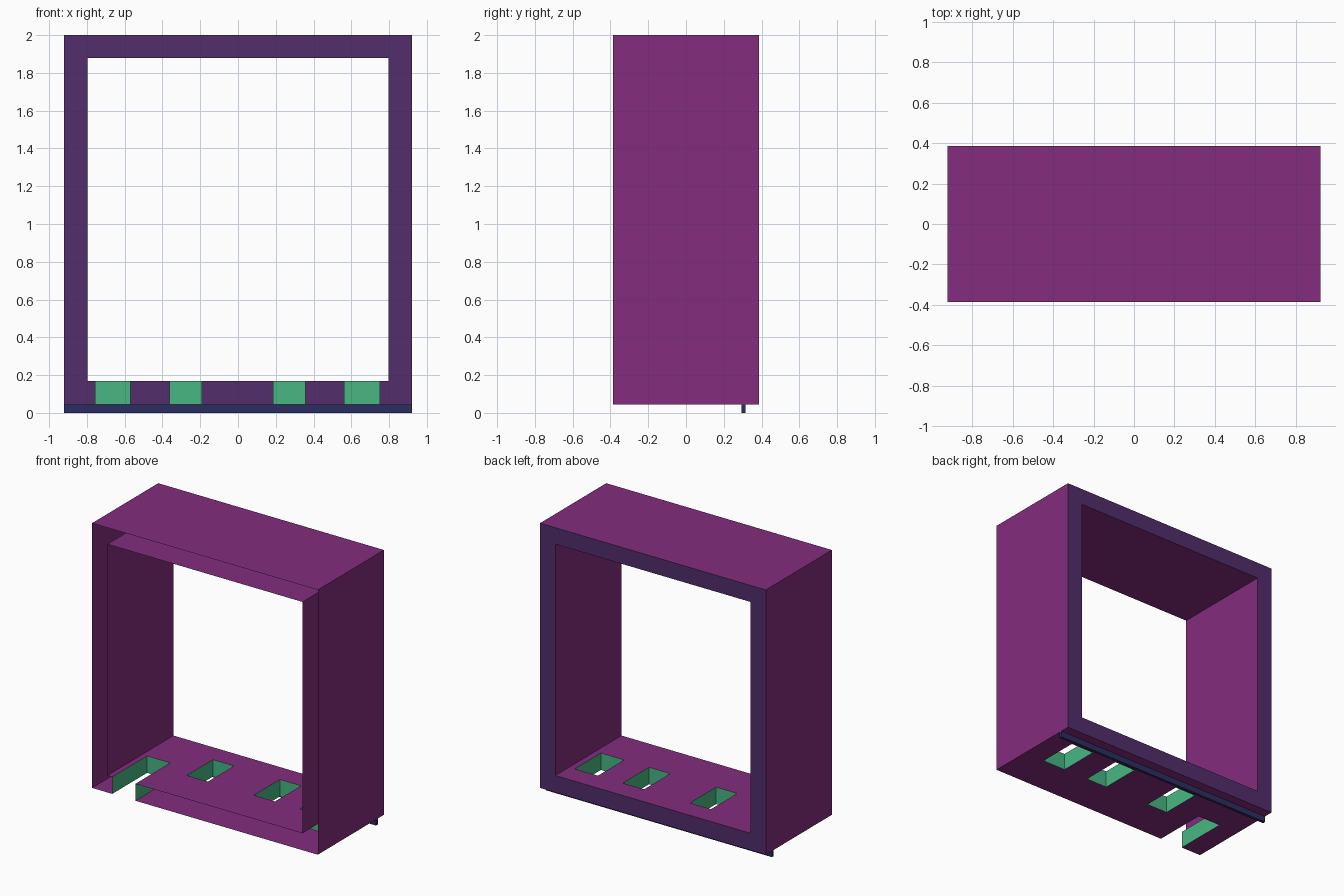
import bpy
from mathutils import Vector

if "Cube" in bpy.data.objects:
    bpy.data.objects.remove(bpy.data.objects["Cube"])

def lin(c):
    c /= 255
    return c / 12.92 if c <= 0.04045 else ((c + 0.055) / 1.055) ** 2.4

def material(name, rgb):
    m = bpy.data.materials.new(name)
    m.diffuse_color = (*[lin(c) for c in rgb], 1)
    m.use_nodes = True
    m.node_tree.nodes["Principled BSDF"].inputs["Base Color"].default_value = m.diffuse_color
    return m

MAGENTA = material("magenta purple", (131, 45, 126))
VIOLET = material("dark violet", (82, 45, 107))
GREEN = material("mint green", (72, 182, 130))
NAVY = material("navy", (44, 45, 96))

# Outer shell, inner opening and depth
XO, ZB, ZT = 0.922, 0.045, 2.0
XI, ZF, ZC = 0.797, 0.17, 1.878
Y = 0.386

# Slots: x0, x1, y0, y1 (the first is open to the front)
SLOTS = [(-0.757, -0.568, -Y, 0.02), (-0.362, -0.19, -0.08, 0.225),
         (0.185, 0.358, -0.08, 0.225), (0.562, 0.752, -0.08, 0.225)]

def sheet(points, normal):
    """Quad with its normal turned towards the given direction."""
    p = [Vector(q) for q in points]
    if (p[1] - p[0]).cross(p[2] - p[1]).dot(Vector(normal)) < 0:
        p.reverse()
    return p

def make(name, quads, mat):
    verts = [v for q in quads for v in q]
    me = bpy.data.meshes.new(name)
    me.from_pydata(verts, [], [list(range(i, i + 4)) for i in range(0, len(verts), 4)])
    me.materials.append(mat)
    ob = bpy.data.objects.new(name, me)
    bpy.context.collection.objects.link(ob)
    return ob

def upright(x, z0, z1, n):
    return sheet([(x, -Y, z0), (x, Y, z0), (x, Y, z1), (x, -Y, z1)], (n, 0, 0))

def level(x0, x1, y0, y1, z, n):
    return sheet([(x0, y0, z), (x1, y0, z), (x1, y1, z), (x0, y1, z)], (0, 0, n))

def slotted(w, z, n):
    """Level sheet with the slots left out."""
    xs = sorted([-w, w] + [s[i] for s in SLOTS for i in (0, 1)])
    ys = sorted({-Y, Y} | {s[i] for s in SLOTS for i in (2, 3)})
    quads = []
    for a, b in zip(xs, xs[1:]):
        for c, d in zip(ys, ys[1:]):
            mx, my = (a + b) / 2, (c + d) / 2
            if not any(s[0] < mx < s[1] and s[2] < my < s[3] for s in SLOTS):
                quads.append(level(a, b, c, d, z, n))
    return quads

# Outer shell, open at the front
make("outer_shell", [upright(-XO, ZB, ZT, -1), upright(XO, ZB, ZT, 1),
                     level(-XO, XO, -Y, Y, ZT, 1)] + slotted(XO, ZB, -1), MAGENTA)

# Lining around the opening
make("inner_lining", [upright(-XI, ZF, ZC, 1), upright(XI, ZF, ZC, -1),
                      level(-XI, XI, -Y, Y, ZC, -1)] + slotted(XI, ZF, 1), MAGENTA)

# Back ring joining shell and lining
outer = [(-XO, Y, ZB), (XO, Y, ZB), (XO, Y, ZT), (-XO, Y, ZT)]
inner = [(-XI, Y, ZF), (XI, Y, ZF), (XI, Y, ZC), (-XI, Y, ZC)]
make("back_ring", [sheet([outer[i], outer[(i + 1) % 4], inner[(i + 1) % 4], inner[i]],
                         (0, 1, 0)) for i in range(4)], VIOLET)

# Slot walls through the floor
walls = []
for x0, x1, y0, y1 in SLOTS:
    for x, n in ((x0, 1), (x1, -1)):
        walls.append(sheet([(x, y0, ZB), (x, y1, ZB), (x, y1, ZF), (x, y0, ZF)], (n, 0, 0)))
    for y, n in ((y0, 1), (y1, -1)):
        if y > -Y:
            walls.append(sheet([(x0, y, ZB), (x1, y, ZB), (x1, y, ZF), (x0, y, ZF)], (0, n, 0)))
make("slot_walls", walls, GREEN)

# Thin rail under the floor
bpy.ops.mesh.primitive_cube_add(size=1, location=(0, 0.305, ZB / 2))
rail = bpy.context.object
rail.name = "bottom_rail"
rail.scale = (2 * XO, 0.02, ZB)
rail.data.materials.append(NAVY)
